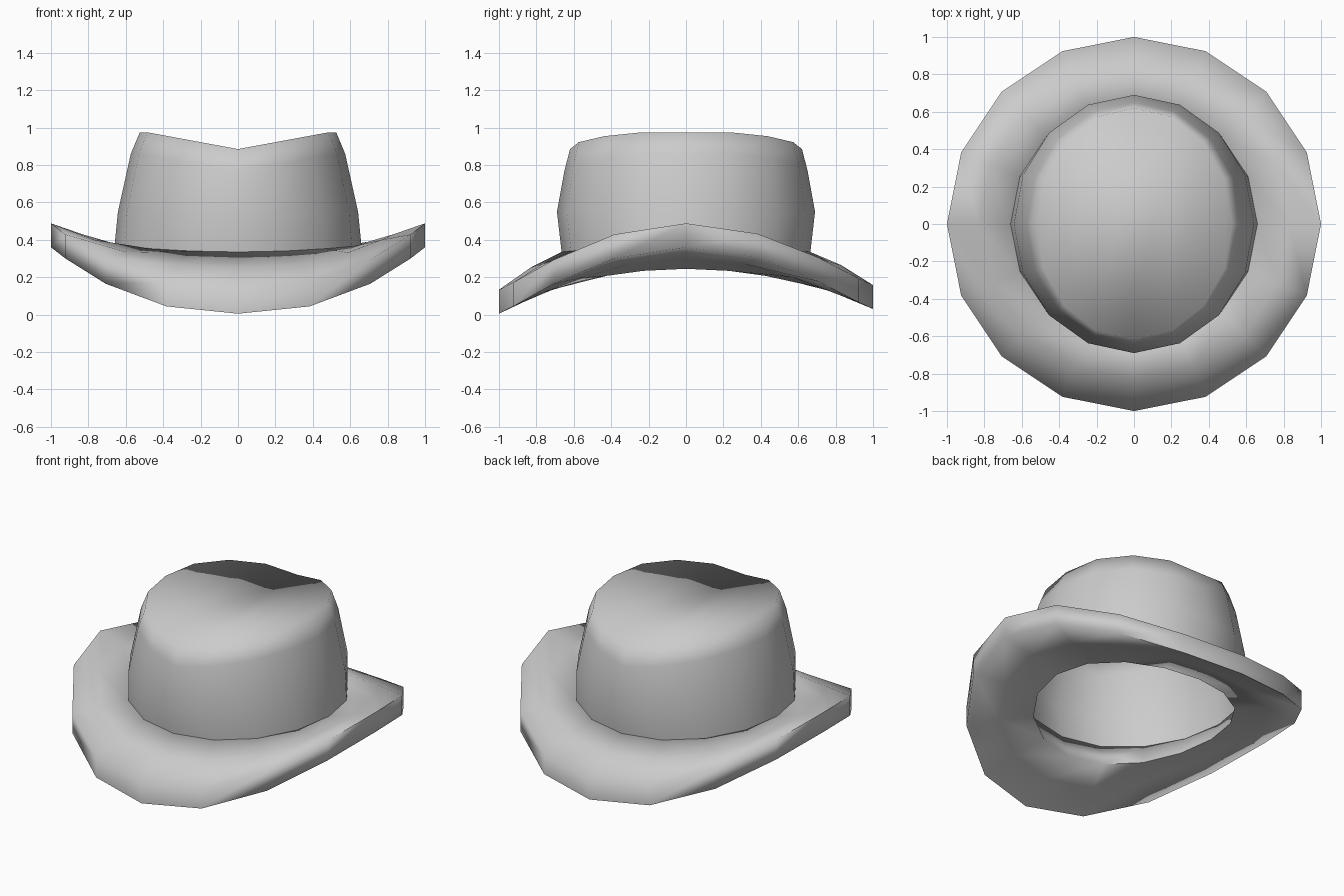
import bpy, bmesh, math

if "Cube" in bpy.data.objects:
    bpy.data.objects.remove(bpy.data.objects["Cube"])

N = 16  # sides around the hat


def ring(bm, rx, ry, height):
    verts = []
    for i in range(N):
        a = 2 * math.pi * i / N
        c, s = math.cos(a), math.sin(a)
        verts.append(bm.verts.new((rx * c, ry * s, height(abs(c), s))))
    return verts


def bridge(bm, a, b):
    for i in range(N):
        j = (i + 1) % N
        bm.faces.new((a[i], a[j], b[j], b[i]))


def finish(bm, name, angle):
    bmesh.ops.recalc_face_normals(bm, faces=bm.faces[:])
    mesh = bpy.data.meshes.new(name)
    bm.to_mesh(mesh)
    bm.free()
    ob = bpy.data.objects.new(name, mesh)
    bpy.context.collection.objects.link(ob)
    bpy.ops.object.select_all(action='DESELECT')
    ob.select_set(True)
    bpy.context.view_layer.objects.active = ob
    bpy.ops.object.shade_smooth_by_angle(angle=math.radians(angle))
    return ob


# Heights as functions of |cos| (side) and sin (front negative, back positive)
def under_edge(c, s):
    return 0.17 + 0.075 * c * c


def seam(c, s):
    return 0.335 + 0.035 * c * c


def rim_low(c, s):
    return 0.005 + 0.355 * c ** 2.3 + 0.025 * max(s, 0) ** 2


def rim_high(c, s):
    return rim_low(c, s) + 0.128


def mid(f, g):
    return lambda c, s: (f(c, s) + g(c, s)) / 2 + 0.018 * s * s


# Brim: a thick curled loop with an open head hole
bm = bmesh.new()
brim = [ring(bm, 0.6, 0.6, under_edge),
        ring(bm, 0.8, 0.8, mid(under_edge, rim_low)),
        ring(bm, 1.0, 1.0, rim_low),
        ring(bm, 1.0, 1.0, rim_high),
        ring(bm, 0.83, 0.83, mid(seam, rim_high)),
        ring(bm, 0.66, 0.665, seam)]
for a, b in zip(brim, brim[1:] + brim[:1]):
    bridge(bm, a, b)
finish(bm, "brim", 100)

# Crown: open wall, narrowing towards the creased top
bm = bmesh.new()
crown = [ring(bm, 0.66, 0.665, seam),
         ring(bm, 0.642, 0.69, lambda c, s: 0.55),
         ring(bm, 0.573, 0.65, lambda c, s: 0.77 + 0.09 * min(1, 1.08 * c)),
         ring(bm, 0.525, 0.62, lambda c, s: 0.885 + 0.09 * min(1, 1.08 * c))]
for a, b in zip(crown, crown[1:]):
    bridge(bm, a, b)

# Crown top: front-to-back strips forming the valley
top = crown[-1]
for i in range(N // 2):
    strip = [top[i], top[i + 1], top[-i - 1], top[-i % N]]
    bm.faces.new(list(dict.fromkeys(strip)))
finish(bm, "crown", 80)
